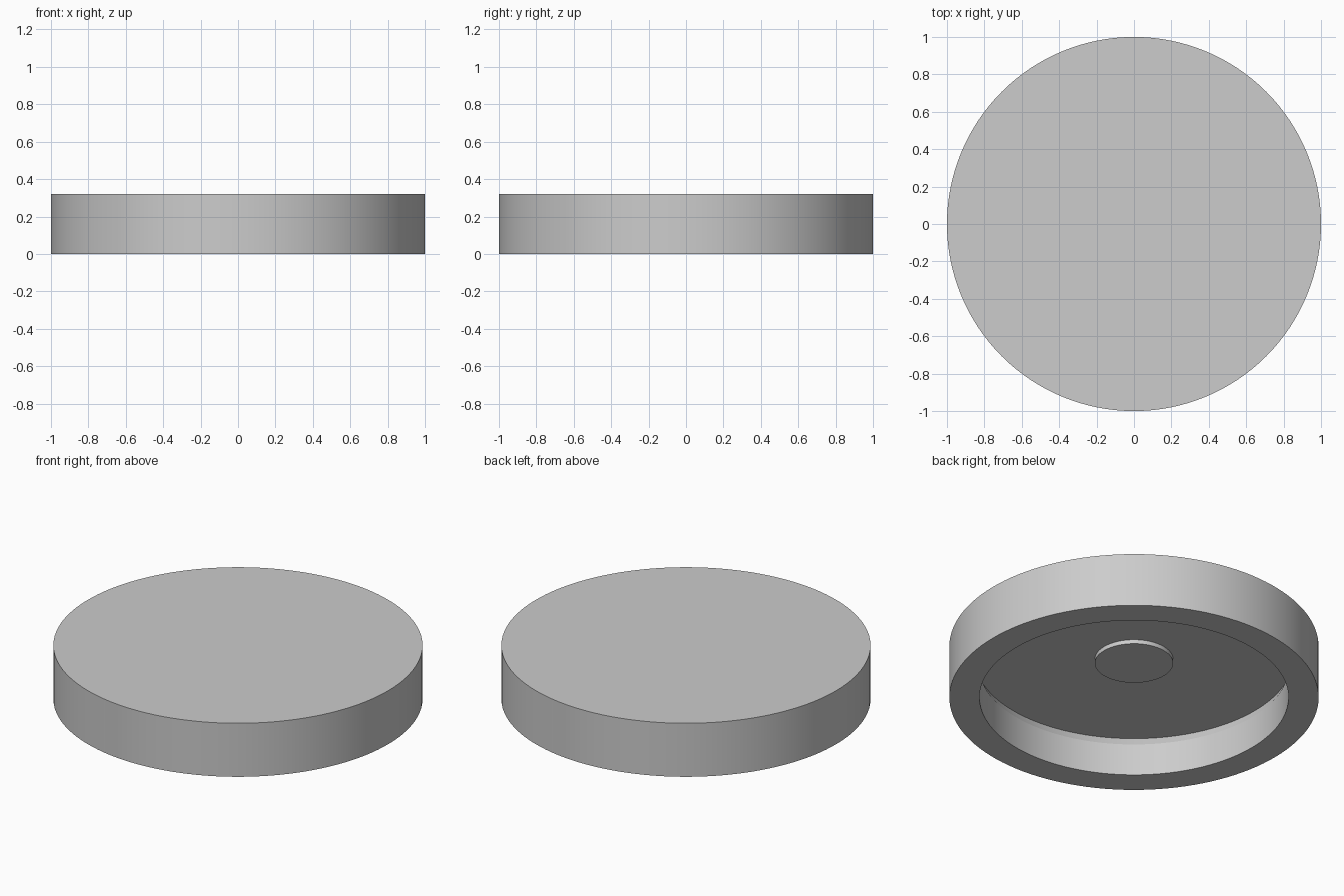
import bpy
import bmesh
import math

cube = bpy.data.objects.get("Cube")
if cube:
    bpy.data.objects.remove(cube, do_unlink=True)

SIDES = 128

# Plain grey for the whole cap
grey = bpy.data.materials.new("plain grey")
grey.use_nodes = True
colour = (0.604, 0.604, 0.604, 1.0)
grey.diffuse_color = colour
grey.node_tree.nodes["Principled BSDF"].inputs["Base Color"].default_value = colour


def lathe(name, profile):
    """Turn a closed (radius, height) profile that starts and ends on the axis."""
    bm = bmesh.new()
    rings = []
    for r, z in profile:
        rings.append([bm.verts.new((r * math.cos(a), r * math.sin(a), z))
                      for a in (math.tau * i / SIDES for i in range(SIDES))])
    for low, high in zip(rings, rings[1:]):
        for i in range(SIDES):
            j = (i + 1) % SIDES
            bm.faces.new((low[i], low[j], high[j], high[i]))
    # Flat discs close both ends
    bm.faces.new(rings[0])
    bm.faces.new(rings[-1])
    bmesh.ops.recalc_face_normals(bm, faces=bm.faces)
    mesh = bpy.data.meshes.new(name)
    bm.to_mesh(mesh)
    bm.free()
    mesh.materials.append(grey)
    obj = bpy.data.objects.new(name, mesh)
    bpy.context.collection.objects.link(obj)
    bpy.ops.object.select_all(action="DESELECT")
    obj.select_set(True)
    bpy.context.view_layer.objects.active = obj
    bpy.ops.object.shade_smooth_by_angle(angle=math.radians(20))
    return obj


# Round cap: flat top, straight rim, hollow underside with a flared undercut
# and a shallow round boss in the middle of the ceiling
lathe("round_cap", [
    (1.0, 0.32),
    (1.0, 0.0),
    (0.837, 0.0),
    (0.837, 0.19),
    (0.86, 0.24),
    (0.212, 0.24),
    (0.212, 0.215),
])
